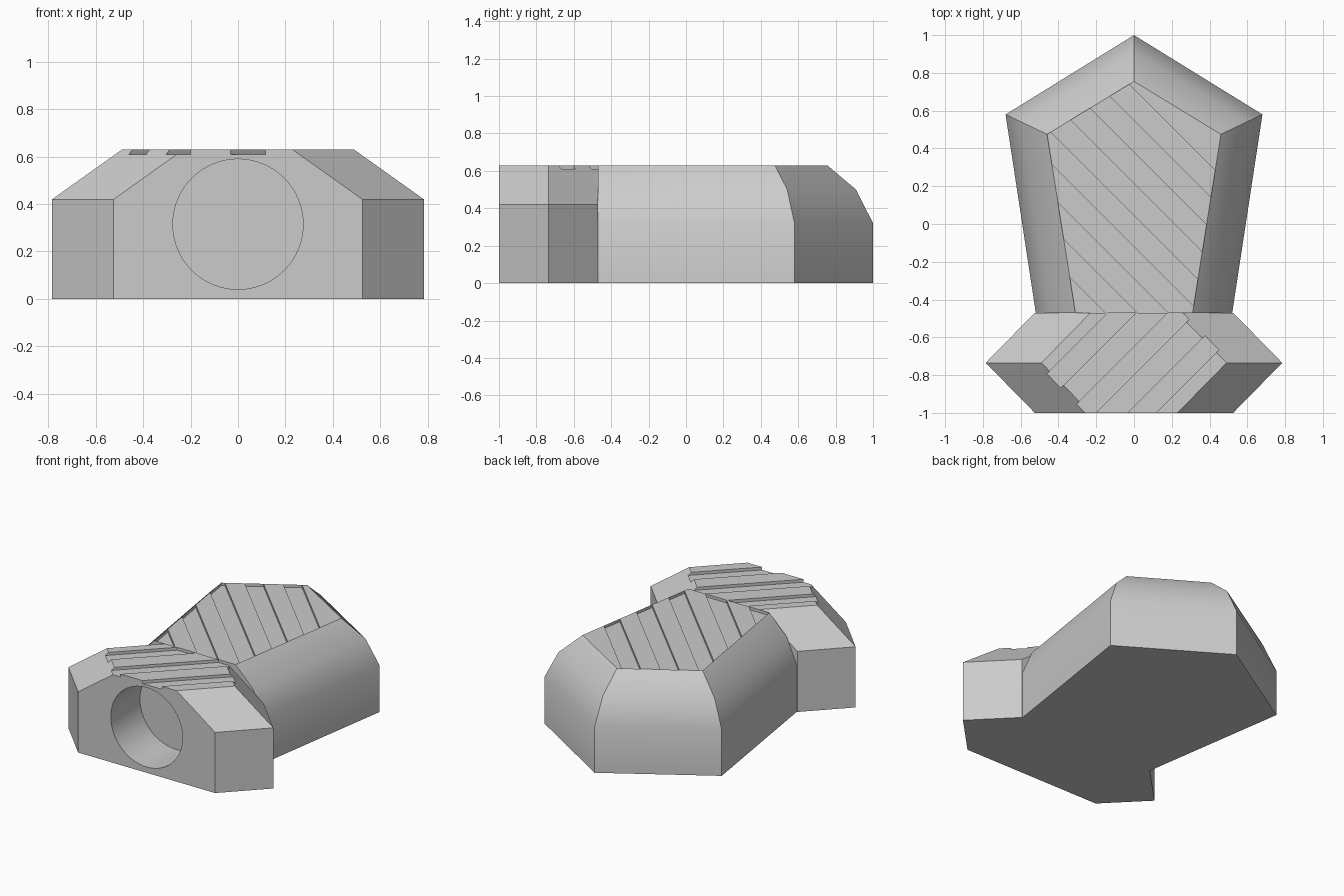
import bpy, bmesh, math
from mathutils import Matrix, Vector

old = bpy.data.objects.get("Cube")
if old:
    bpy.data.objects.remove(old, do_unlink=True)

TOP = 0.63       # height of the flat upper faces
DEPTH = 0.02     # groove depth
SEAM = -0.47     # where the front block meets the main body

# Single plain grey material
grey = bpy.data.materials.new("plain grey")
grey.use_nodes = True
grey.diffuse_color = (0.6, 0.6, 0.6, 1)
grey.node_tree.nodes["Principled BSDF"].inputs["Base Color"].default_value = (0.6, 0.6, 0.6, 1)


def make_object(name, bm):
    bmesh.ops.recalc_face_normals(bm, faces=bm.faces)
    mesh = bpy.data.meshes.new(name)
    bm.to_mesh(mesh)
    bm.free()
    mesh.materials.append(grey)
    obj = bpy.data.objects.new(name, mesh)
    bpy.context.collection.objects.link(obj)
    return obj


def activate(obj):
    bpy.ops.object.select_all(action="DESELECT")
    obj.select_set(True)
    bpy.context.view_layer.objects.active = obj


def loft(outlines):
    """Stack (points, z) outlines into a closed solid."""
    bm = bmesh.new()
    rings = [[bm.verts.new((x, y, z)) for x, y in pts] for pts, z in outlines]
    n = len(rings[0])
    for low, high in zip(rings, rings[1:]):
        for i in range(n):
            j = (i + 1) % n
            bm.faces.new((low[i], low[j], high[j], high[i]))
    bm.faces.new(rings[0][::-1])
    bm.faces.new(rings[-1])
    return bm


def mirrored(right, tip=None):
    """Outline from its +x points, listed front to back, with an optional back tip."""
    return right + ([tip] if tip else []) + [(-x, y) for x, y in reversed(right)]


# Main body: house-shaped outline with a rounded shoulder
base = mirrored([(0.52, SEAM), (0.68, 0.58)], (0, 1))
crown = mirrored([(0.31, SEAM), (0.46, 0.475)], (0, 0.755))


def blend(f):
    return [tuple(Vector(a).lerp(Vector(b), f)) for a, b in zip(base, crown)]


bm = loft([(base, 0), (base, 0.32), (blend(0.37), 0.5), (crown, TOP)])

# Diagonal grooves sunk into the body's top, closed at its border
starts = [0.55 - 0.334 * i for i in range(5)]
WIDTH = 0.163


def top_faces():
    return [f for f in bm.faces if all(v.co.z > TOP - 0.001 for v in f.verts)]


for r in starts:
    for edge in (r, r + WIDTH):
        faces = top_faces()
        geom = faces + list({e for f in faces for e in f.edges}) + list({v for f in faces for v in f.verts})
        bmesh.ops.bisect_plane(bm, geom=geom, plane_co=(edge, 0, TOP), plane_no=(1, 1, 0))
sunk = []
for f in top_faces():
    c = f.calc_center_median()
    if any(r < c.x + c.y < r + WIDTH for r in starts):
        sunk.append(f)
for f in sunk:
    new = bmesh.ops.extrude_face_region(bm, geom=[f])["geom"]
    moved = [v for v in new if isinstance(v, bmesh.types.BMVert)]
    bmesh.ops.translate(bm, verts=moved, vec=(0, 0, -DEPTH))
    if f.is_valid:
        bmesh.ops.delete(bm, geom=[f], context="FACES_ONLY")
body = make_object("main_body", bm)

# Front block: six-sided, with both ends sloping in above the walls
ends = [(0.525, -1), (0.785, -0.735), (0.525, SEAM)]
block = make_object("front_block", loft([
    (mirrored(ends), 0), (mirrored(ends), 0.42),
    (mirrored([(x - 0.295, y) for x, y in ends]), TOP)]))

# Cutters: blind round hole and three diagonal grooves
cutters = []
bm = bmesh.new()
bmesh.ops.create_cone(bm, cap_ends=True, segments=64, radius1=0.275, radius2=0.275, depth=0.64,
                      matrix=Matrix.Translation((0, -1, 0.315)) @ Matrix.Rotation(math.pi / 2, 4, "X"))
cutters.append(make_object("hole_cutter", bm))
for i in range(3):
    s = 0.407 + 0.3175 * i
    bm = bmesh.new()
    bmesh.ops.create_cube(bm, size=1, matrix=Matrix.Translation((s / 2, -s / 2, TOP - DEPTH + 0.1))
                          @ Matrix.Rotation(math.pi / 4, 4, "Z")
                          @ Matrix.Diagonal((4, 0.148 / math.sqrt(2), 0.2, 1)))
    cutters.append(make_object("groove_cutter", bm))

for cutter in cutters:
    cutter.hide_render = True
    activate(cutter)
    bpy.ops.object.shade_smooth_by_angle(angle=math.radians(30))
    activate(block)
    mod = block.modifiers.new("cut", "BOOLEAN")
    mod.operation = "DIFFERENCE"
    mod.solver = "EXACT"
    mod.object = cutter
    bpy.ops.object.modifier_apply(modifier=mod.name)
    bpy.data.objects.remove(cutter, do_unlink=True)

# Smooth the rounded shoulder and the hole, keep other edges crisp
for obj in (body, block):
    activate(obj)
    bpy.ops.object.shade_smooth_by_angle(angle=math.radians(30))
